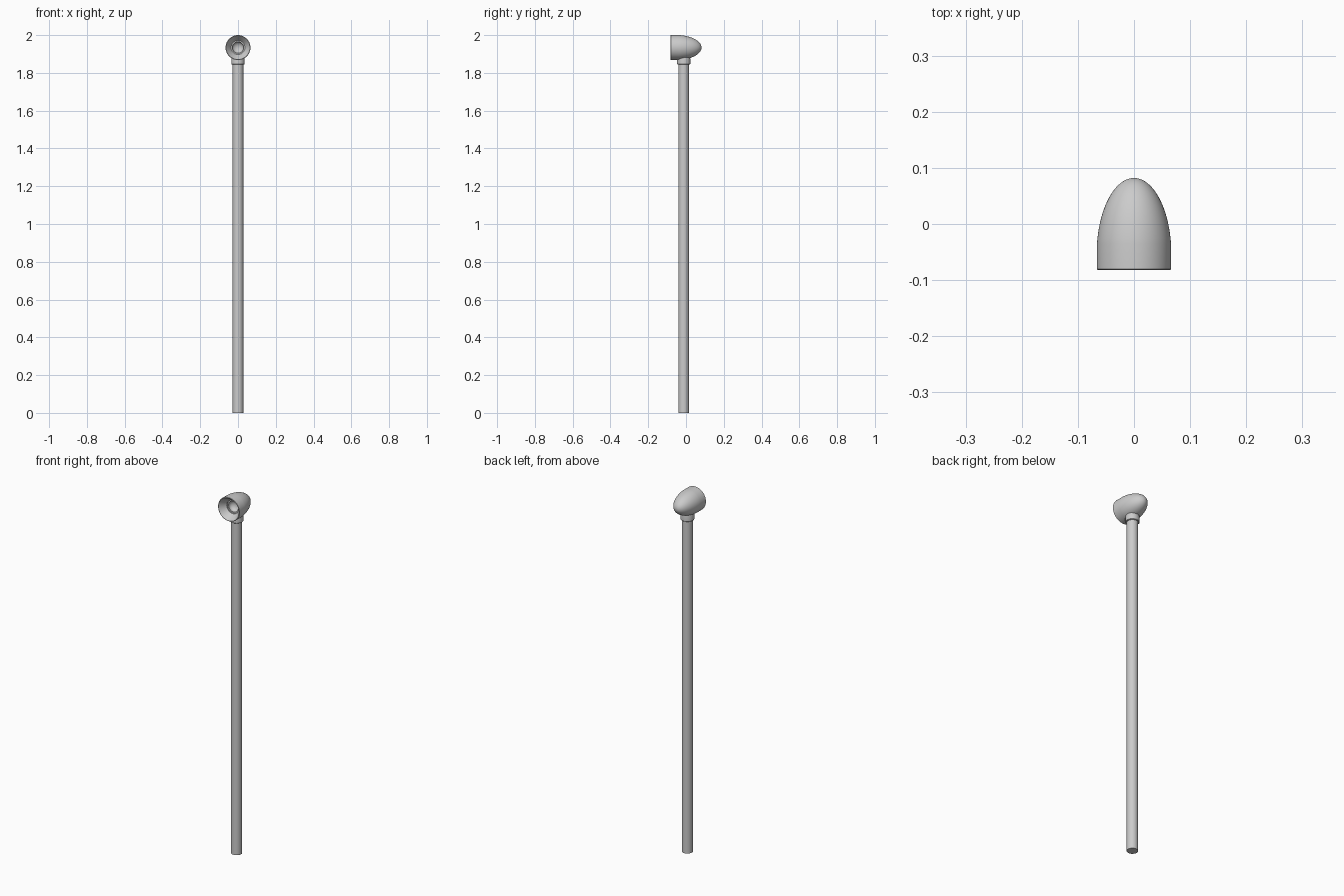
import bpy, math
from mathutils import Matrix

if "Cube" in bpy.data.objects:
    bpy.data.objects.remove(bpy.data.objects["Cube"])

POLE_Y = -0.012
HEAD_Z = 1.934


def lathe(name, profile, matrix, segments=48):
    """Revolve (radius, height) points about local z, then place with matrix."""
    verts, faces, rings = [], [], []
    for r, h in profile:
        start = len(verts)
        if r < 1e-6:
            verts.append((0, 0, h))
            rings.append([start] * segments)
        else:
            for i in range(segments):
                a = 2 * math.pi * i / segments
                verts.append((r * math.cos(a), r * math.sin(a), h))
            rings.append(list(range(start, start + segments)))
    for low, high in zip(rings, rings[1:]):
        for i in range(segments):
            j = (i + 1) % segments
            quad = [low[i], low[j], high[j], high[i]]
            faces.append(list(dict.fromkeys(quad)))
    mesh = bpy.data.meshes.new(name)
    mesh.from_pydata(verts, [], faces)
    mesh.transform(matrix)
    mesh.update()
    obj = bpy.data.objects.new(name, mesh)
    bpy.context.collection.objects.link(obj)
    bpy.ops.object.select_all(action='DESELECT')
    obj.select_set(True)
    bpy.context.view_layer.objects.active = obj
    bpy.ops.object.shade_smooth_by_angle(angle=math.radians(35))
    return obj


upright = Matrix.Translation((0, POLE_Y, 0))

# Pole
lathe("pole", [(0, 0), (0.028, 0), (0.028, 1.86), (0, 1.86)], upright, 32)

# Collar joining pole and head
lathe("collar", [(0, 1.845), (0.033, 1.845), (0.035, 1.847), (0.035, 1.873),
                 (0.033, 1.885), (0, 1.885)], upright, 32)

# Lamp head: recessed bowl, funnel, rim, straight band, then a rounded nose
bowl = [(0.030 * math.sin(t), -0.034 + 0.022 * math.cos(t))
        for t in (math.pi / 2 * i / 8 for i in range(9))]
front = [(0.030, -0.040), (0.037, -0.040), (0.037, -0.046), (0.045, -0.056),
         (0.061, -0.080), (0.063, -0.082), (0.0645, -0.082), (0.066, -0.0805)]
t0 = math.acos(0.020 / 0.137)
nose = [(0.0667 * math.sin(t), -0.055 + 0.137 * math.cos(t))
        for t in (t0 * (1 - i / 20) for i in range(21))]
# Local z turns to world +y, so the opening faces the front
facing = Matrix.Translation((0, 0, HEAD_Z)) @ Matrix.Rotation(-math.pi / 2, 4, 'X')
lathe("lamp_head", bowl + front + nose, facing, 64)
